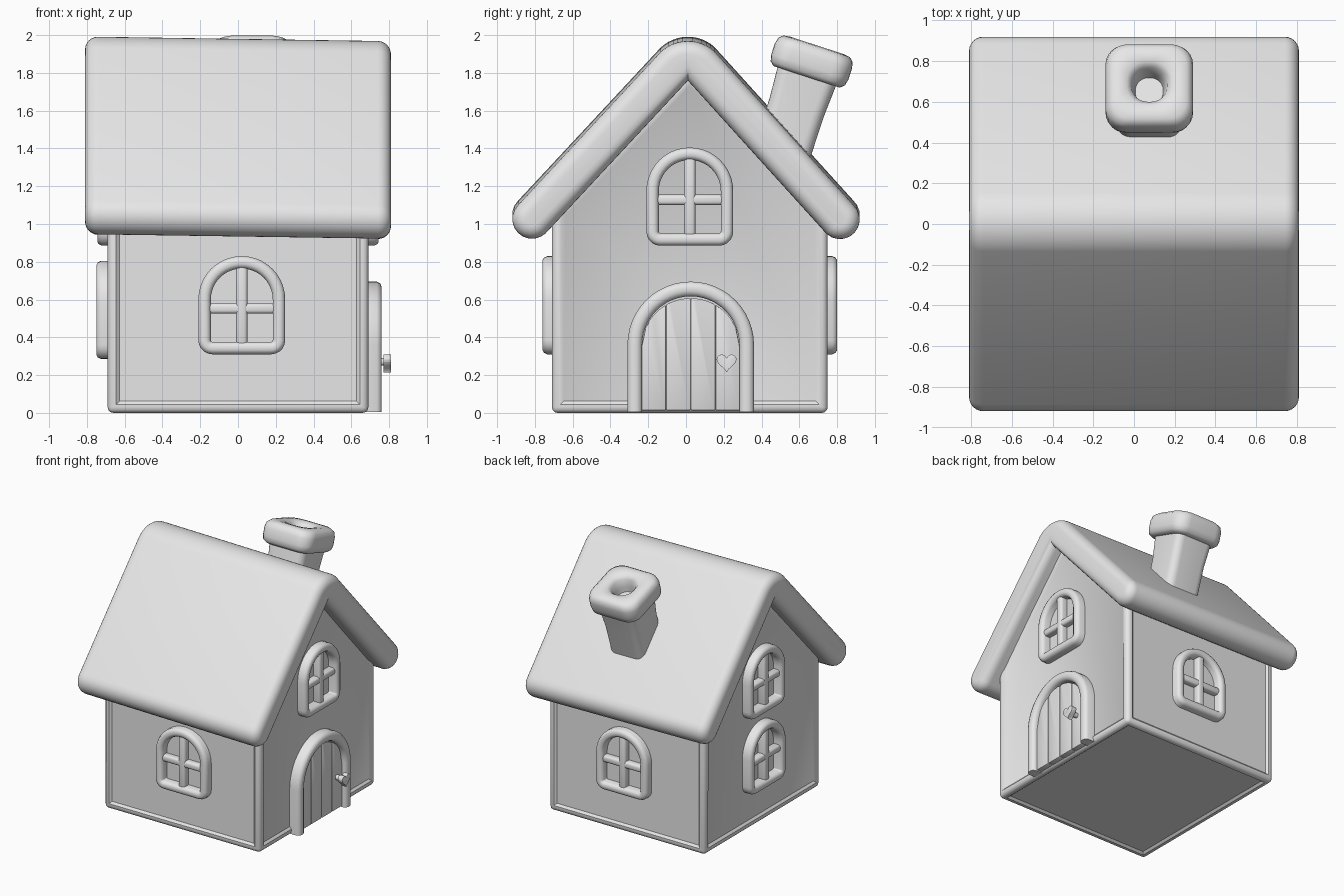
import bpy, bmesh, math
from mathutils import Matrix, Vector

if "Cube" in bpy.data.objects:
    bpy.data.objects.remove(bpy.data.objects["Cube"])

grey = bpy.data.materials.new("clay_grey")
grey.diffuse_color = (0.8, 0.8, 0.8, 1)
grey.use_nodes = True
grey.node_tree.nodes["Principled BSDF"].inputs["Base Color"].default_value = grey.diffuse_color


def finish(bm, name, matrix=None, angle=40):
    """Turn a bmesh into a smooth-shaded object."""
    bmesh.ops.recalc_face_normals(bm, faces=bm.faces)
    if matrix:
        bm.transform(matrix)
    me = bpy.data.meshes.new(name)
    bm.to_mesh(me)
    bm.free()
    ob = bpy.data.objects.new(name, me)
    bpy.context.collection.objects.link(ob)
    me.materials.append(grey)
    bpy.ops.object.select_all(action='DESELECT')
    ob.select_set(True)
    bpy.context.view_layer.objects.active = ob
    bpy.ops.object.shade_smooth_by_angle(angle=math.radians(angle))


def loft(loops, closed=True, ring=False, caps=True):
    """Skin a list of equal-length point loops."""
    bm = bmesh.new()
    rows = [[bm.verts.new(p) for p in loop] for loop in loops]
    n = len(rows[0])
    for k in range(len(rows) if ring else len(rows) - 1):
        a, b = rows[k], rows[(k + 1) % len(rows)]
        for i in range(n if closed else n - 1):
            j = (i + 1) % n
            bm.faces.new((a[i], a[j], b[j], b[i]))
    if caps and closed and not ring:
        bm.faces.new(rows[0])
        bm.faces.new(rows[-1])
    if ring and not closed:
        bm.faces.new([r[0] for r in rows])
        bm.faces.new([r[-1] for r in rows])
    return bm


def prism(points, depth, bevel, segments=2):
    """Extrude a (u, v) outline outwards along -y, with rounded edges."""
    bm = loft([[(u, -w, v) for u, v in points] for w in depth])
    bmesh.ops.bevel(bm, geom=bm.edges[:], offset=bevel, segments=segments,
                    profile=0.5, affect='EDGES', clamp_overlap=True)
    return bm


def box(u0, u1, v0, v1):
    return [(u0, v0), (u1, v0), (u1, v1), (u0, v1)]


def arc(cx, cy, r, a0, a1, n):
    return [(cx + r * math.cos(math.radians(a0 + (a1 - a0) * i / n)),
             cy + r * math.sin(math.radians(a0 + (a1 - a0) * i / n))) for i in range(n + 1)]


# House body: five-sided prism with slightly recessed wall panels
outline = [(-0.71, 0.0), (0.75, 0.0), (0.75, 1.07), (0.02, 1.82), (-0.71, 1.07)]
bm = loft([[(x, y, z) for y, z in outline] for x in (-0.69, 0.69)])
bmesh.ops.recalc_face_normals(bm, faces=bm.faces)
bmesh.ops.bevel(bm, geom=bm.edges[:], offset=0.03, segments=3, profile=0.5, affect='EDGES')
panels = [f for f in bm.faces if f.calc_area() > 0.5 and f.normal.z < 0.3]
bmesh.ops.inset_individual(bm, faces=panels, thickness=0.02, depth=0)
bmesh.ops.inset_individual(bm, faces=panels, thickness=0.025, depth=-0.015)
finish(bm, "house_body")

# Roof: bent slab with round eaves, a rounded ridge and softened gable ends
R, EDGE = 0.105, 0.07
apex, left, right = Vector((0.01, 1.77)), Vector((-0.815, 1.038)), Vector((0.815, 1.036))
ang_l, ang_r = 133.5, 48.0     # directions of the slope normals


def roof_profile(t):
    pts = arc(*left, t, ang_l + 180, ang_l, 10)
    pts += arc(*apex, R + t, ang_l, ang_r, 12)
    pts += arc(*right, t, ang_r, ang_r - 180, 10)
    pts.append((apex.x, apex.y + (R - t) * 1.46))
    return pts


half = [(0.81 - EDGE + EDGE * math.sin(a), R - EDGE + EDGE * math.cos(a))
        for a in [math.radians(15 * i) for i in range(7)]]
stations = [(-x, t) for x, t in reversed(half)] + half
loops = [[(x, y, z - 0.015 * x) for y, z in roof_profile(t)] for x, t in stations]
finish(loft(loops), "roof")


# Chimney: leaning shaft and a puffy square cap with a round flue
def rounded_square(hw, corner, z):
    pts = []
    for k, (sx, sy) in enumerate([(1, 1), (-1, 1), (-1, -1), (1, -1)]):
        pts += arc(sx * (hw - corner), sy * (hw - corner), corner, 90 * k, 90 * k + 90, 6)
    return [(x, y, z) for x, y in pts]


lean = Matrix.Translation((0.075, 0.665, 1.86)) @ Matrix.Rotation(math.radians(-18), 4, 'X')
finish(loft([rounded_square(0.15, 0.06, -0.60), rounded_square(0.152, 0.06, -0.25),
             rounded_square(0.165, 0.06, -0.04)]), "chimney_shaft", lean)
cap = [(0.14, 0.06, -0.085), (0.185, 0.08, -0.085), (0.207, 0.09, -0.065), (0.215, 0.1, -0.03),
       (0.215, 0.1, 0.03), (0.207, 0.1, 0.065), (0.185, 0.1, 0.085), (0.15, 0.1, 0.09),
       (0.11, 0.09, 0.085), (0.088, 0.08, 0.06), (0.075, 0.07, 0.0), (0.065, 0.06, -0.06)]
finish(loft([rounded_square(*c) for c in cap]), "chimney_cap", lean, 60)


# Windows: arched frame with crossed bars
def arch_loop(d, w):
    r, spring, c = 0.23, 0.29, 0.075
    pts = arc(0, spring, r - d, 0, 180, 20)
    pts += arc(-r + c, c, c - d, 180, 270, 5) + arc(r - c, c, c - d, 270, 360, 5)
    return [(u, -w, v) for u, v in pts]


def window(name, origin, degrees):
    m = Matrix.Translation(origin) @ Matrix.Rotation(math.radians(degrees), 4, 'Z')
    section = [(0, -0.03), (0, 0.045), (0.008, 0.062), (0.022, 0.07), (0.044, 0.07),
               (0.058, 0.062), (0.066, 0.045), (0.066, -0.03)]
    finish(loft([arch_loop(d, w) for d, w in section], ring=True), name + "_frame", m)
    finish(prism(box(-0.03, 0.03, 0.04, 0.48), (-0.03, 0.056), 0.018, 3), name + "_upright", m)
    finish(prism(box(-0.19, 0.19, 0.215, 0.27), (-0.03, 0.052), 0.018, 3), name + "_crossbar", m)


window("front_window", (0.02, -0.69, 0.31), 0)
window("back_window", (0.02, 0.73, 0.31), 180)
window("right_upper_window", (0.675, 0.02, 0.885), 90)
window("left_lower_window", (-0.68, 0.02, 0.285), -90)
window("left_upper_window", (-0.675, 0.02, 0.885), -90)

# Door: arched surround, planks and a heart-shaped knob
door = Matrix.Translation((0.675, 0.025, 0)) @ Matrix.Rotation(math.radians(90), 4, 'Z')


def door_arch(d, w):
    r = 0.335 - d
    pts = [(r, 0.005)] + arc(0, 0.36, r, 0, 180, 24) + [(-r, 0.005)]
    return [(u, -w, v) for u, v in pts]


section = [(0, -0.03), (0, 0.06), (0.01, 0.078), (0.028, 0.086), (0.05, 0.086),
           (0.068, 0.078), (0.078, 0.06), (0.078, -0.03)]
finish(loft([door_arch(d, w) for d, w in section], closed=False, ring=True), "door_surround", door)

DR, planks = 0.262, 4
for i in range(planks):
    u0, u1 = (-DR + 2 * DR * k / planks for k in (i, i + 1))
    top = [(u, 0.345 + math.sqrt(max(DR * DR - u * u, 0)))
           for u in [u1 + (u0 - u1) * k / 6 for k in range(7)]]
    finish(prism([(u0, 0.012), (u1, 0.012)] + top, (-0.03, 0.05), 0.008), f"door_plank_{i + 1}", door)

heart = []
for i in range(28):
    a = 2 * math.pi * i / 28
    heart.append((0.19 + 0.0033 * 16 * math.sin(a) ** 3,
                  0.27 + 0.0033 * (13 * math.cos(a) - 5 * math.cos(2 * a)
                                   - 2 * math.cos(3 * a) - math.cos(4 * a))))
finish(prism(heart, (0.095, 0.135), 0.006), "door_knob", door)
finish(loft([[(u, -w, v) for u, v in arc(0.19, 0.27, 0.02, 0, 330, 11)] for w in (0.03, 0.11)]),
       "knob_stem", door)
